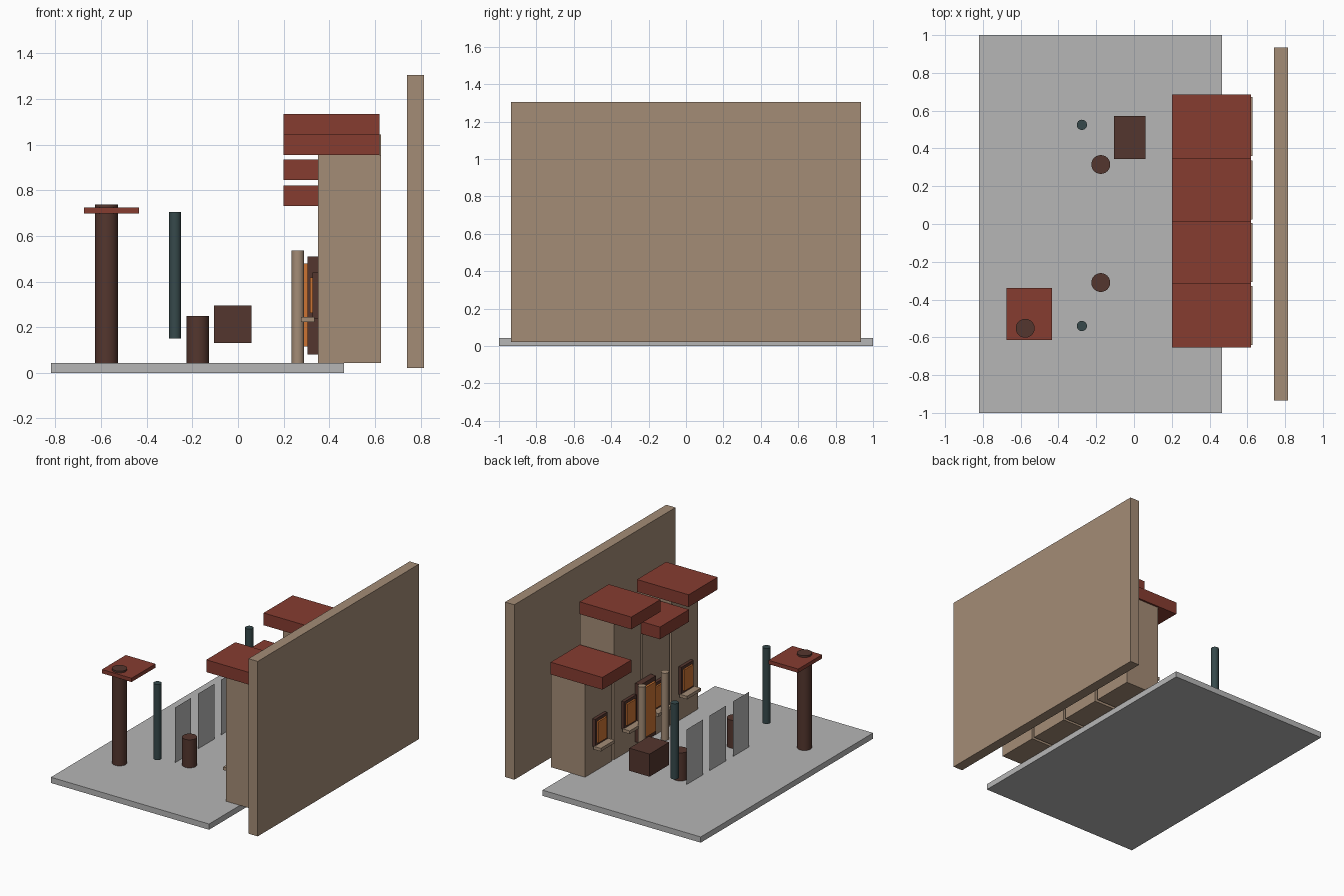
import bpy, math

if "Cube" in bpy.data.objects:
    bpy.data.objects.remove(bpy.data.objects["Cube"])


def colour(name, hex_code):
    # sRGB hex to linear material
    def lin(c):
        return c / 12.92 if c <= 0.04045 else ((c + 0.055) / 1.055) ** 2.4
    m = bpy.data.materials.new(name)
    m.diffuse_color = [lin(int(hex_code[i:i + 2], 16) / 255) for i in (0, 2, 4)] + [1]
    m.use_nodes = True
    m.node_tree.nodes["Principled BSDF"].inputs["Base Color"].default_value = m.diffuse_color
    return m


GREY = colour("stone_grey", "B6B6B6")
TAN = colour("plaster_tan", "A48C76")
RED = colour("roof_red", "863C30")
BROWN = colour("dark_wood", "54362E")
TEAL = colour("dark_slate", "36494B")
ORANGE = colour("glow_orange", "CC7434")


def finish(name, mat):
    ob = bpy.context.object
    ob.name = name
    ob.data.materials.append(mat)
    return ob


def box(name, mat, x, y, z):
    # x, y, z are (min, max) ranges
    bpy.ops.mesh.primitive_cube_add(size=1, location=[sum(r) / 2 for r in (x, y, z)])
    ob = finish(name, mat)
    ob.scale = [r[1] - r[0] for r in (x, y, z)]
    bpy.ops.object.transform_apply(location=False, rotation=False, scale=True)
    return ob


def cylinder(name, mat, x, y, r, z):
    bpy.ops.mesh.primitive_cylinder_add(vertices=24, radius=r, depth=z[1] - z[0],
                                        location=(x, y, sum(z) / 2))
    ob = finish(name, mat)
    bpy.ops.object.shade_smooth_by_angle(angle=math.radians(40))
    return ob


def span(c, h):
    return (c - h, c + h)


FLOOR = 0.042

# Ground slab and tall rear wall
box("ground_slab", GREY, (-0.82, 0.465), (-1, 1), (0, FLOOR))
box("rear_wall", TAN, (0.74, 0.815), (-0.935, 0.935), (0.02, 1.305))

# Row of four houses with roof, window and sill
for i, (y, eave) in enumerate([(-0.485, 0.955), (-0.152, 0.845), (0.18, 1.045), (0.516, 0.73)], 1):
    box(f"house_body_{i}", TAN, (0.35, 0.627), span(y, 0.156), (FLOOR, eave))
    box(f"house_roof_{i}", RED, (0.20, 0.62), span(y, 0.169), (eave, eave + 0.09))
    box(f"window_frame_{i}", BROWN, (0.327, 0.352), span(y, 0.07), (0.235, 0.44))
    box(f"window_pane_{i}", ORANGE, (0.315, 0.33), span(y, 0.05), (0.262, 0.418))
    box(f"window_sill_{i}", TAN, (0.275, 0.335), span(y, 0.08), (0.222, 0.245))

# Central doorway with flanking columns
box("door_frame", BROWN, (0.305, 0.352), span(0, 0.09), (0.08, 0.51))
box("door_panel", ORANGE, (0.29, 0.31), span(0, 0.065), (0.115, 0.48))
for side, y in (("left", 0.137), ("right", -0.13)):
    cylinder(f"door_column_{side}", TAN, 0.2625, y, 0.0275, (FLOOR, 0.535))

# Poles and barrels
for side, yp, yb in (("back", 0.525, 0.315), ("front", -0.54, -0.31)):
    cylinder(f"pole_{side}", TEAL, -0.276, yp, 0.027, (0.15, 0.705))
    cylinder(f"barrel_{side}", BROWN, -0.176, yb, 0.05, (FLOOR, 0.248))

# Crate
box("crate", BROWN, (-0.105, 0.06), (0.345, 0.573), (0.13, 0.296))

# Sign post with flat board
cylinder("sign_post", BROWN, -0.576, -0.552, 0.05, (FLOOR, 0.738))
box("sign_board", RED, (-0.675, -0.434), (-0.615, -0.338), (0.697, 0.725))

# Thin upright screens
for i, y in enumerate((-0.25, 0.02, 0.285), 1):
    bpy.ops.mesh.primitive_plane_add(size=1, location=(-0.272, y, 0.246),
                                     rotation=(0, -math.pi / 2, 0))
    ob = finish(f"screen_{i}", GREY)
    ob.scale = (0.405, 0.19, 1)
